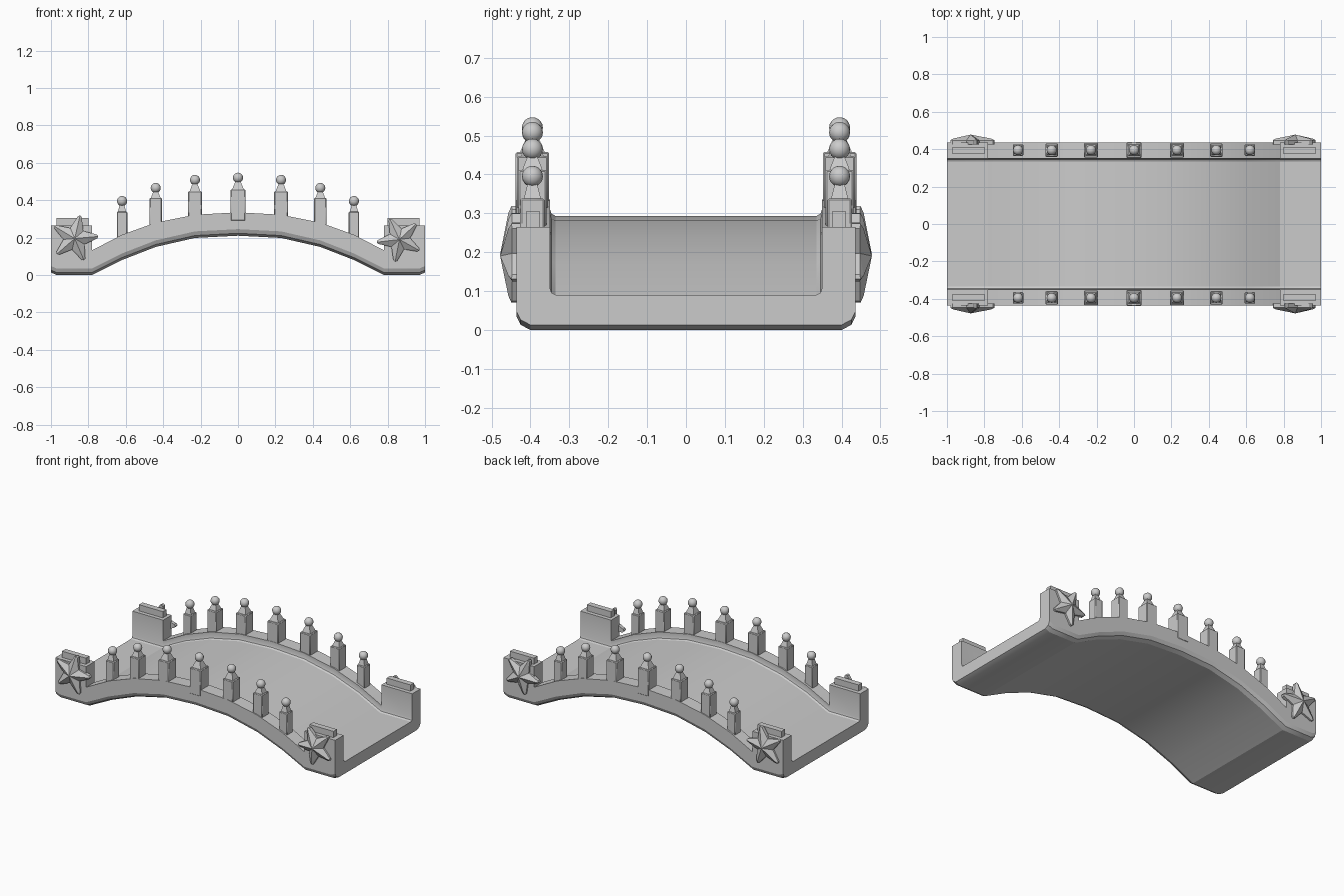
import bpy, bmesh
from math import sin, cos, radians
from mathutils import Matrix

if "Cube" in bpy.data.objects:
    bpy.data.objects.remove(bpy.data.objects["Cube"])


def finish(bm, name, angle=None):
    bmesh.ops.recalc_face_normals(bm, faces=bm.faces[:])
    me = bpy.data.meshes.new(name)
    bm.to_mesh(me)
    bm.free()
    ob = bpy.data.objects.new(name, me)
    bpy.context.collection.objects.link(ob)
    if angle:
        bpy.ops.object.select_all(action='DESELECT')
        ob.select_set(True)
        bpy.context.view_layer.objects.active = ob
        bpy.ops.object.shade_smooth_by_angle(angle=radians(angle))
    return ob


def box(bm, x0, x1, y0, y1, z0, z1, bevel=0):
    m = Matrix.Translation(((x0 + x1) / 2, (y0 + y1) / 2, (z0 + z1) / 2)) \
        @ Matrix.Diagonal((x1 - x0, y1 - y0, z1 - z0, 1))
    vs = bmesh.ops.create_cube(bm, size=1, matrix=m)['verts']
    if bevel:
        es = list({e for v in vs for e in v.link_edges})
        bmesh.ops.bevel(bm, geom=es, offset=bevel, segments=1, affect='EDGES')


# Arched deck with side walls: U section lofted along x
# station: x, bottom z, deck z, wall top z
half = [(0, .21, .293, .335), (.23, .198, .281, .322), (.44, .15, .236, .28),
        (.62, .08, .17, .215), (.78, 0, .09, .132), (.78, 0, .09, .265),
        (.97, 0, .09, .265), (1, .013, .09, .265)]
stations = [(-x, b, d, w) for x, b, d, w in half[:0:-1]] + half
bm = bmesh.new()
rings = []
for x, b, d, w in stations:
    side = [(.40, b), (.425, b + .013), (.436, b + .035), (.436, w),
            (.35, w), (.35, d + .018), (.346, d + .006), (.335, d)]
    pts = side + [(-y, z) for y, z in reversed(side)]
    rings.append([bm.verts.new((x, y, z)) for y, z in pts])
n = len(rings[0])
for a, b in zip(rings, rings[1:]):
    for i in range(n):
        j = (i + 1) % n
        bm.faces.new((a[i], a[j], b[j], b[i]))
bm.faces.new(rings[0])
bm.faces.new(rings[-1])
bmesh.ops.remove_doubles(bm, verts=bm.verts[:], dist=1e-5)
finish(bm, "bridge_deck", 24)

# Railing posts: x, half width, base z, shoulder z, ball centre z
posts = [(0, .04, .29, .458, .52), (.23, .037, .28, .447, .508),
         (.44, .033, .22, .412, .465), (.62, .028, .16, .338, .395)]
posts += [(-p[0], *p[1:]) for p in posts[1:]]
for s, label in ((-1, "front"), (1, "back")):
    for i, (x, h, z0, z1, zb) in enumerate(posts):
        yc = s * .395
        hy = h + .003
        bm = bmesh.new()
        box(bm, x - h, x + h, yc - hy, yc + hy, z0, z1, .004)
        # tapered neck
        top = zb - .015
        m = Matrix.Translation((x, yc, (z1 + top) / 2)) @ Matrix.Rotation(radians(45), 4, 'Z')
        bmesh.ops.create_cone(bm, cap_ends=True, segments=4, radius1=h * .78 * 1.414,
                              radius2=.016, depth=top - z1, matrix=m)
        # ball finial
        bmesh.ops.create_uvsphere(bm, u_segments=16, v_segments=10, radius=.027,
                                  matrix=Matrix.Translation((x, yc, zb)))
        finish(bm, f"{label}_post_{i}", 40)

    # Caps on the end blocks
    for t in (-1, 1):
        bm = bmesh.new()
        xs = sorted((t * .80, t * .97))
        box(bm, *xs, s * .393 - .018, s * .393 + .018, .25, .305)
        finish(bm, f"{label}_end_cap_{'left' if t < 0 else 'right'}")

    # Faceted starfish ornaments with blunt tips
    for cx, cz, r, a0, side in ((-.873, .195, .127, 5, "left"), (.863, .19, .122, 43, "right")):
        bm = bmesh.new()
        outline = []
        for k in range(5):
            a = a0 + 72 * k
            for da, rr, y in ((-5, r * .95, .447), (0, r, .449), (5, r * .95, .447),
                              (36, r * .48, .447)):
                t = radians(a + da)
                outline.append((cx + rr * cos(t), y, cz + rr * sin(t)))
        back = [bm.verts.new((x, s * .425, z)) for x, y, z in outline]
        rim = [bm.verts.new((x, s * y, z)) for x, y, z in outline]
        apex = bm.verts.new((cx, s * .478, cz))
        ridge = [bm.verts.new((cx + r * .85 * cos(radians(a0 + 72 * k)), s * .457,
                               cz + r * .85 * sin(radians(a0 + 72 * k)))) for k in range(5)]
        m = len(rim)
        for i in range(m):
            j = (i + 1) % m
            bm.faces.new((back[i], back[j], rim[j], rim[i]))
        for k in range(5):
            p, q, u, v = rim[4 * k:4 * k + 4]
            prev = rim[4 * k - 1]
            c = ridge[k]
            for f in ((p, q, c), (q, u, c), (u, v, c), (prev, p, c),
                      (v, apex, c), (apex, prev, c)):
                bm.faces.new(f)
        bm.faces.new(back)
        finish(bm, f"{label}_starfish_{side}")
